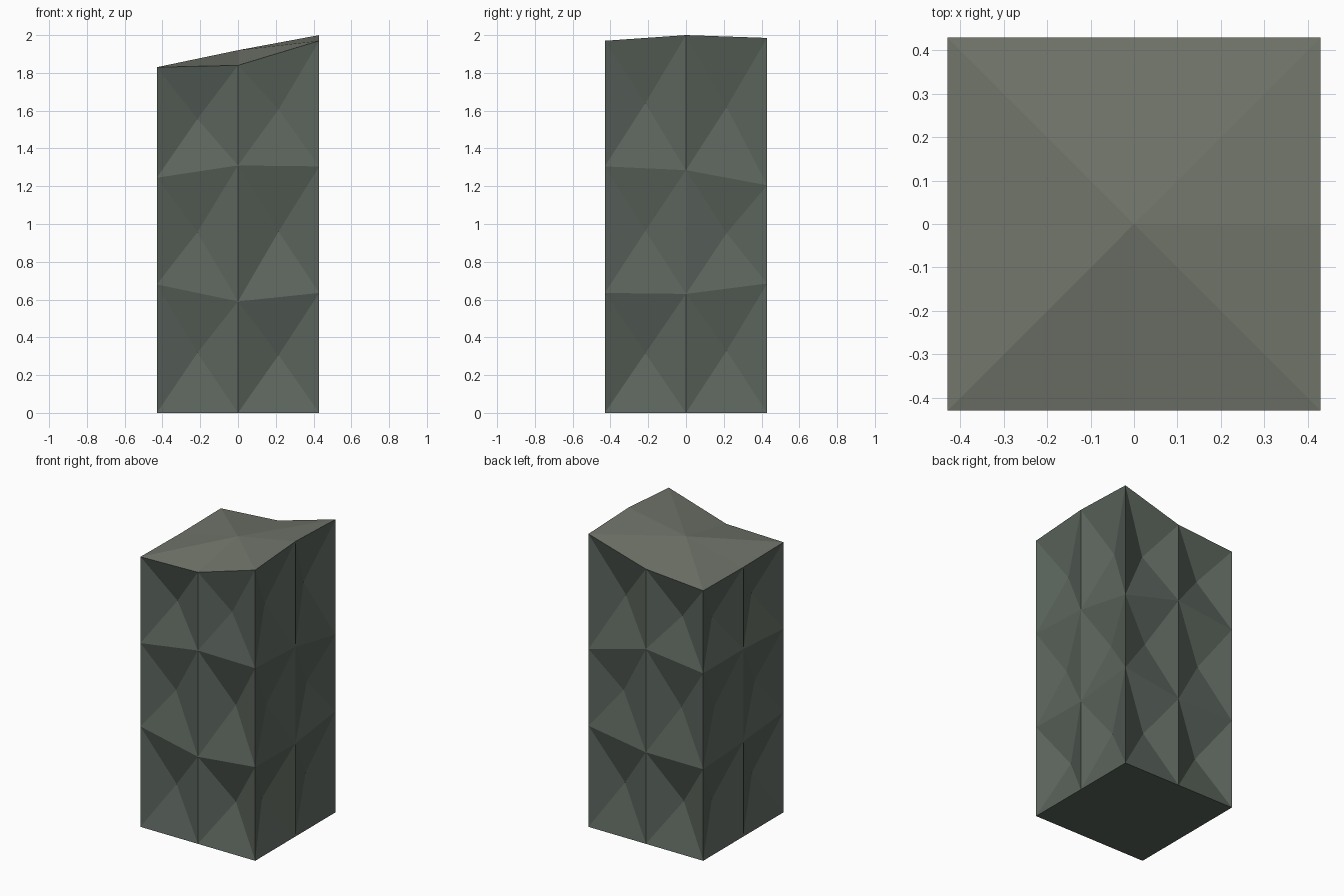
import bpy, bmesh
from mathutils import Vector

if "Cube" in bpy.data.objects:
    bpy.data.objects.remove(bpy.data.objects["Cube"])

H = 0.43
# Plan points, counter-clockwise from the front left corner
PLAN = [(-H, -H), (0, -H), (H, -H), (H, 0), (H, H), (0, H), (-H, H), (-H, 0)]
# Heights of the four wavy rings, bottom to top
RINGS = [
    [0.0] * 8,
    [0.68, 0.59, 0.635, 0.63, 0.685, 0.62, 0.62, 0.645],
    [1.245, 1.31, 1.305, 1.285, 1.205, 1.32, 1.27, 1.27],
    [1.83, 1.84, 1.97, 2.0, 1.985, 1.862, 1.83, 1.825],
]
# Depth of each hollow, one row per storey
DEPTH = [
    [0.08, 0.10, 0.10, 0.075, 0.085, 0.10, 0.085, 0.085],
    [0.075, 0.10, 0.065, 0.065, 0.07, 0.075, 0.065, 0.065],
    [0.09, 0.06, 0.08, 0.09, 0.095, 0.085, 0.085, 0.09],
]


def material(name, rgb):
    m = bpy.data.materials.new(name)
    m.diffuse_color = (*rgb, 1)
    m.use_nodes = True
    m.node_tree.nodes["Principled BSDF"].inputs["Base Color"].default_value = m.diffuse_color
    return m


bm = bmesh.new()
rings = [[bm.verts.new((x, y, z)) for (x, y), z in zip(PLAN, zs)] for zs in RINGS]


def fan(loop, apex, mat=0):
    tip = bm.verts.new(apex)
    for a, b in zip(loop, loop[1:] + loop[:1]):
        bm.faces.new((a, b, tip)).material_index = mat


# Walls: every cell is a shallow pyramid pressed inward
for row, (low, high) in enumerate(zip(rings, rings[1:])):
    for i in range(8):
        j = (i + 1) % 8
        cell = [low[i], low[j], high[j], high[i]]
        centre = sum((v.co for v in cell), Vector()) / 4
        along = low[j].co - low[i].co
        inward = Vector((-along.y, along.x, 0)).normalized()
        fan(cell, centre + inward * DEPTH[row][i])

# Sloping top and flat base
fan(rings[-1], (0, 0, 1.92), 1)
bm.faces.new(rings[0][::-1])

mesh = bpy.data.meshes.new("faceted_pillar")
bm.to_mesh(mesh)
bm.free()
mesh.materials.append(material("dark_stone", (0.105, 0.128, 0.108)))
mesh.materials.append(material("top_stone", (0.165, 0.178, 0.145)))
bpy.context.collection.objects.link(bpy.data.objects.new("faceted_pillar", mesh))
